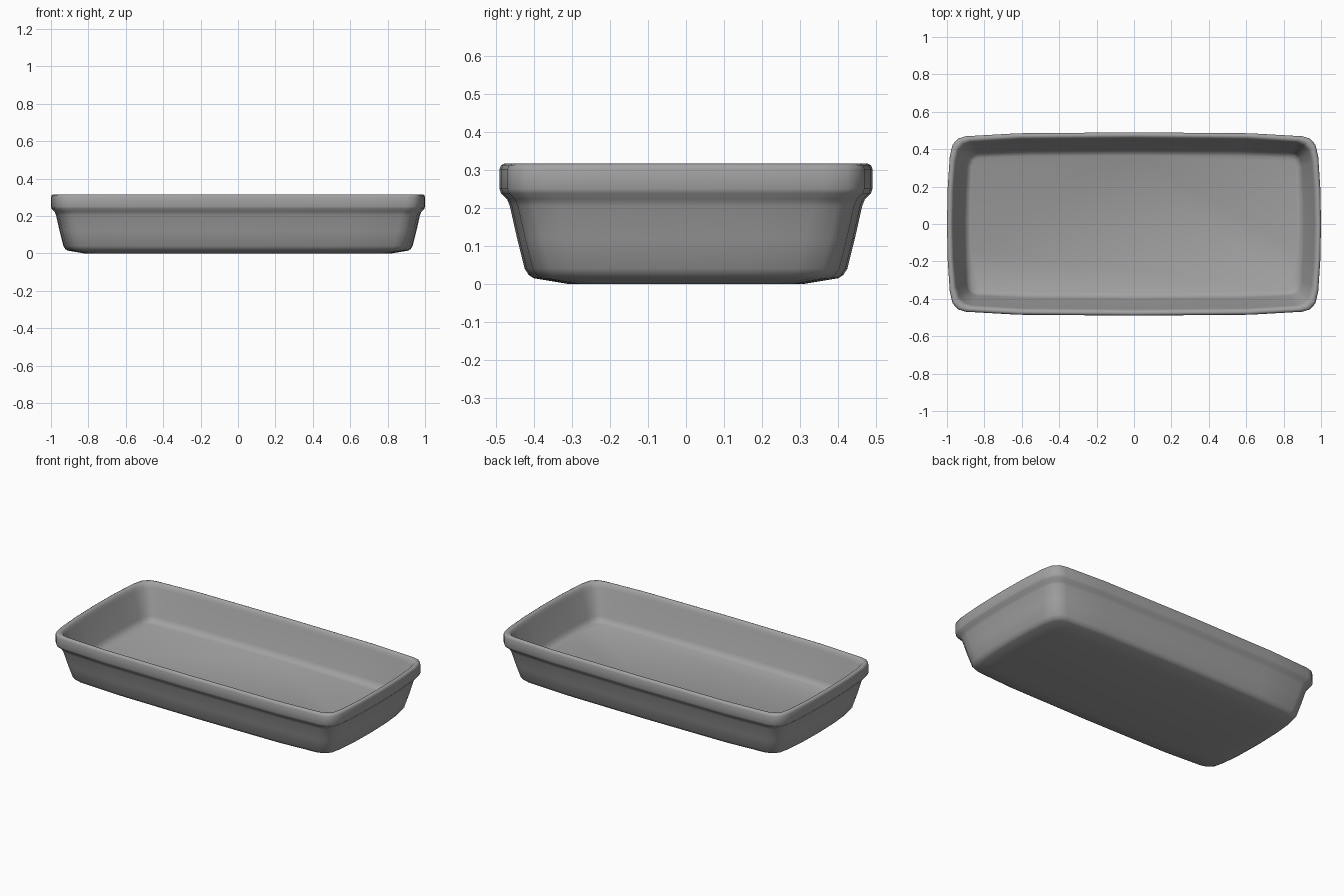
import bpy, bmesh

cube = bpy.data.objects.get("Cube")
if cube:
    bpy.data.objects.remove(cube)

HX, HY = 1.0, 0.49

# Clay material
clay = bpy.data.materials.new("grey_clay")
clay.use_nodes = True
color = (0.36, 0.36, 0.36, 1)
clay.diffuse_color = color
clay.node_tree.nodes["Principled BSDF"].inputs["Base Color"].default_value = color


def outline(inset, k):
    """Bulging rectangle with rounded corners; k scales the corner softness."""
    x, y = HX - inset, HY - inset
    quarter = [(x, 0), (x - .004 * k, y * .4), (x - .015 * k, y - .13 * k),
               (x - .03 * k, y - .065 * k), (x - .06 * k, y - .033 * k),
               (x - .1 * k, y - .021 * k), (x * .62, y - .005 * k), (0, y)]
    half = quarter + [(-px, py) for px, py in quarter[-2::-1]]
    return half + [(px, -py) for px, py in half[-2:0:-1]]


# Wall section from the base, up the outside, over the rim, down to the floor:
# inset, height, corner softness
section = [(.18, 0, 1), (.09, .015, 1), (.077, .023, 1), (.066, .04, 1),
           (.046, .12, 1), (.027, .205, 1), (.02, .222, 1), (.004, .238, 1),
           (0, .25, 1), (0, .302, 1), (.004, .312, 1), (.012, .316, 1),
           (.022, .314, 1), (.03, .305, 1), (.036, .285, 1),
           (.092, .135, .7), (.102, .112, .6), (.125, .1, .5)]

bm = bmesh.new()
rings = [[bm.verts.new((x, y, z)) for x, y in outline(d, k)] for d, z, k in section]
for a, b in zip(rings, rings[1:]):
    for i in range(len(a)):
        j = (i + 1) % len(a)
        bm.faces.new((a[i], a[j], b[j], b[i]))
bm.faces.new(rings[0][::-1])
bm.faces.new(rings[-1])
bmesh.ops.recalc_face_normals(bm, faces=bm.faces)

mesh = bpy.data.meshes.new("tray")
bm.to_mesh(mesh)
bm.free()
mesh.materials.append(clay)
tray = bpy.data.objects.new("tray", mesh)
bpy.context.collection.objects.link(tray)

# Smooth shading throughout
bpy.context.view_layer.objects.active = tray
tray.select_set(True)
bpy.ops.object.shade_smooth_by_angle(angle=1.2)
